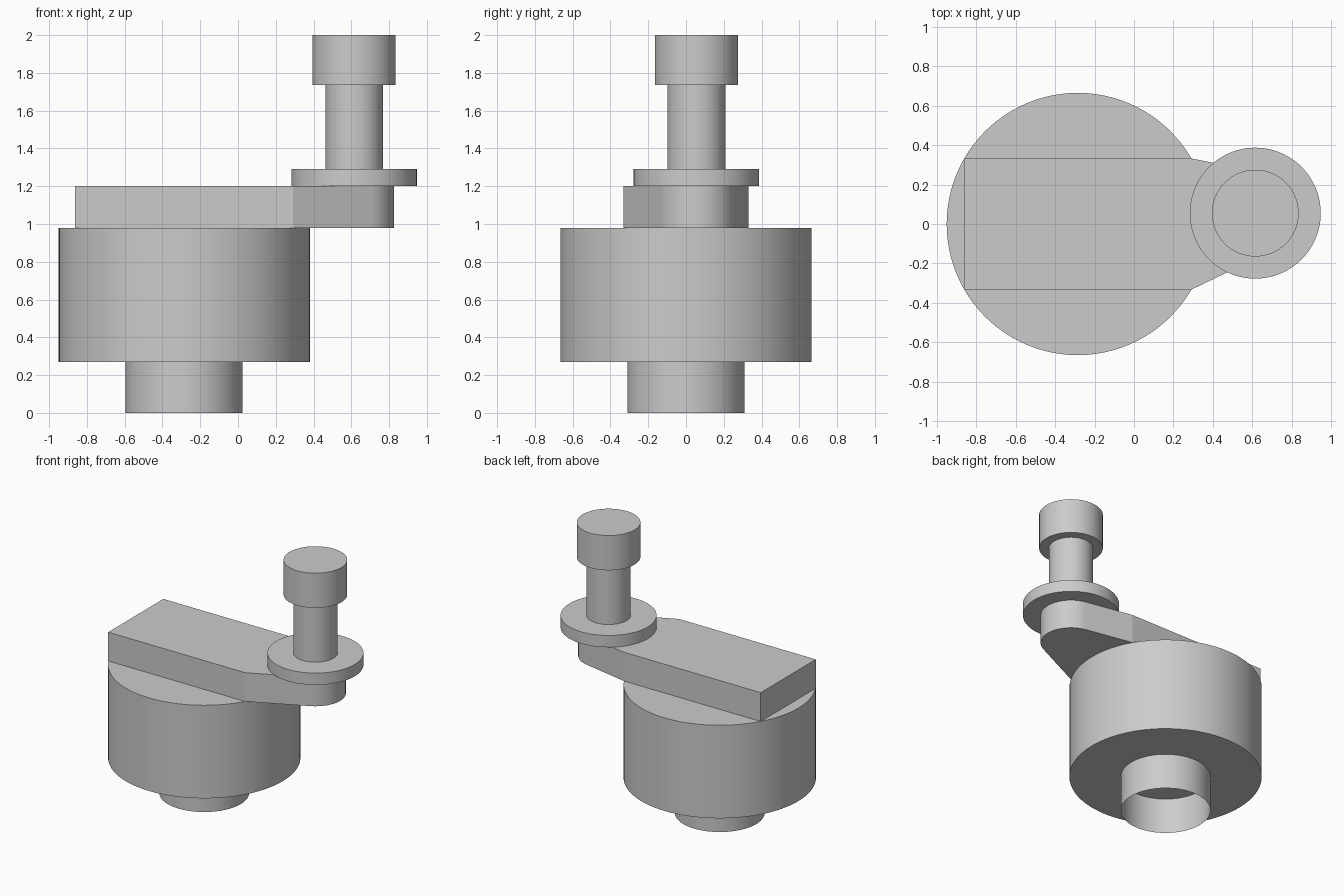
import bpy, bmesh, math
from mathutils import Vector

cube = bpy.data.objects.get("Cube")
if cube:
    bpy.data.objects.remove(cube, do_unlink=True)

grey = bpy.data.materials.new("plain_grey")
grey.use_nodes = True
grey.diffuse_color = (0.6, 0.6, 0.6, 1)
grey.node_tree.nodes["Principled BSDF"].inputs["Base Color"].default_value = (0.6, 0.6, 0.6, 1)

DRUM = Vector((-0.285, 0))
PIN = Vector((0.615, 0.055))
SIDES = 96


def prism(name, outline, z0, z1, bottom=True):
    """Extrude a counter-clockwise outline upward from z0 to z1."""
    bm = bmesh.new()
    low = [bm.verts.new((p.x, p.y, z0)) for p in outline]
    high = [bm.verts.new((p.x, p.y, z1)) for p in outline]
    n = len(outline)
    for i in range(n):
        j = (i + 1) % n
        bm.faces.new((low[i], low[j], high[j], high[i]))
    bm.faces.new(high)
    if bottom:
        bm.faces.new(low[::-1])
    mesh = bpy.data.meshes.new(name)
    bm.to_mesh(mesh)
    bm.free()
    mesh.materials.append(grey)
    obj = bpy.data.objects.new(name, mesh)
    bpy.context.collection.objects.link(obj)
    bpy.ops.object.select_all(action='DESELECT')
    obj.select_set(True)
    bpy.context.view_layer.objects.active = obj
    bpy.ops.object.shade_smooth_by_angle(angle=math.radians(10))
    return obj


def arc(centre, radius, start, end, steps):
    angles = [start + (end - start) * i / steps for i in range(steps + 1)]
    return [centre + radius * Vector((math.cos(a), math.sin(a))) for a in angles]


def cylinder(name, centre, radius, z0, z1, bottom=True):
    return prism(name, arc(centre, radius, 0, math.tau, SIDES)[:-1], z0, z1, bottom)


def tangent_angle(point, side):
    """Angle on the arm's round end where a line from point touches it."""
    d = point - PIN
    return math.atan2(d.y, d.x) + side * math.acos(END_RADIUS / d.length)


# Drum with a hollow foot, open underneath
cylinder("foot_tube", DRUM, 0.31, 0, 0.27, bottom=False)
cylinder("drum", DRUM, 0.665, 0.27, 0.98)

# Arm: straight block tapering to a round end beneath the pin
END_RADIUS = 0.21
front, back = Vector((0.292, -0.332)), Vector((0.292, 0.332))
a0 = tangent_angle(front, 1)
a1 = tangent_angle(back, -1)
arm = [Vector((-0.863, 0.332)), Vector((-0.863, -0.332)), front]
arm += arc(PIN, END_RADIUS, a0, a1, 40) + [back]
prism("arm", arm, 0.98, 1.2)

# Crank pin
cylinder("pin_flange", PIN, 0.332, 1.2, 1.29)
cylinder("pin_shaft", PIN, 0.153, 1.29, 1.735)
cylinder("pin_head", PIN, 0.22, 1.735, 2.0)
